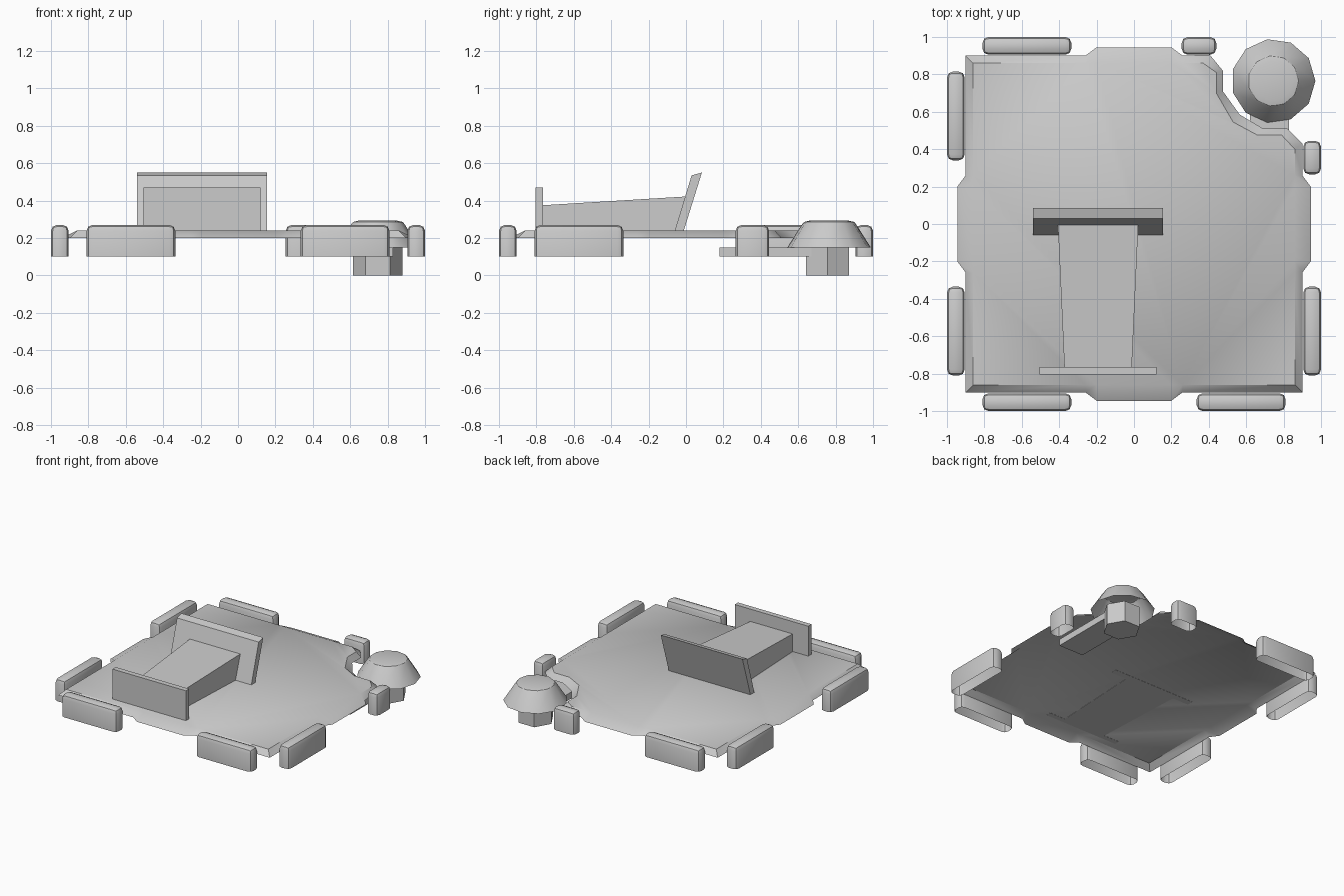
import bpy, bmesh, math
from mathutils import Matrix

if "Cube" in bpy.data.objects:
    bpy.data.objects.remove(bpy.data.objects["Cube"])


def finish(name, bm, smooth=True, normals=True):
    if normals:
        bmesh.ops.recalc_face_normals(bm, faces=bm.faces)
    me = bpy.data.meshes.new(name)
    bm.to_mesh(me)
    bm.free()
    ob = bpy.data.objects.new(name, me)
    bpy.context.collection.objects.link(ob)
    if smooth:
        bpy.ops.object.select_all(action='DESELECT')
        ob.select_set(True)
        bpy.context.view_layer.objects.active = ob
        bpy.ops.object.shade_smooth_by_angle(angle=math.radians(35))
    return ob


def box_bm(x0, x1, y0, y1, z0, z1):
    bm = bmesh.new()
    bmesh.ops.create_cube(bm, size=1)
    for v in bm.verts:
        v.co = (x1 if v.co.x > 0 else x0, y1 if v.co.y > 0 else y0, z1 if v.co.z > 0 else z0)
    return bm


def side_prism(name, profile, x0, x1, taper=None):
    """Extrude a (y, z) profile along x; taper maps y to an (x0, x1) pair."""
    bm = bmesh.new()
    ends = [[bm.verts.new(((taper(y) if taper else (x0, x1))[i], y, z)) for y, z in profile]
            for i in (0, 1)]
    bm.faces.new(ends[0])
    bm.faces.new(ends[1][::-1])
    n = len(profile)
    for i in range(n):
        j = (i + 1) % n
        bm.faces.new((ends[0][i], ends[0][j], ends[1][j], ends[1][i]))
    return finish(name, bm, smooth=False)


# Floor plate: flat top with a sloping rim, a bulge per side and a notched corner
outer, inner = [], []
notch_out = [(.90, .43), (.82, .51), (.69, .51), (.565, .585), (.475, .71), (.475, .82), (.405, .905)]
notch_in = [(.86, .40), (.79, .475), (.66, .475), (.53, .545), (.44, .70), (.44, .81), (.37, .86)]
for k in range(4):
    c, s = round(math.cos(k * math.pi / 2)), round(math.sin(k * math.pi / 2))
    so = [(-.9, -.9), (-.26, -.9), (-.2, -.945), (.2, -.945), (.26, -.9)]
    si = [(-.86, -.86), (-.26, -.86), (-.2, -.86), (.2, -.86), (.26, -.86)]
    so = [(c * x - s * y, s * x + c * y) for x, y in so]
    si = [(c * x - s * y, s * x + c * y) for x, y in si]
    if k == 2:
        so[:1], si[:1] = notch_out, notch_in
    outer += so
    inner += si
bm = bmesh.new()
lo = [bm.verts.new((x, y, .2)) for x, y in outer]
hi = [bm.verts.new((x, y, .24)) for x, y in inner]
bm.faces.new(hi)
for i in range(len(lo)):
    j = (i + 1) % len(lo)
    bm.faces.new((lo[i], lo[j], hi[j], hi[i]))
finish("floor_plate", bm, normals=False)


# Bumpers around the edge: rounded on top, open below
def bumper(name, x0, x1, y0, y1):
    bm = box_bm(x0, x1, y0, y1, .1, .27)
    bmesh.ops.delete(bm, geom=[f for f in bm.faces if f.normal.z < -.5 or
                               all(v.co.z < .11 for v in f.verts)], context='FACES_ONLY')
    edges = [e for e in bm.edges if max(v.co.z for v in e.verts) > .2]
    bmesh.ops.bevel(bm, geom=edges, offset=.032, segments=2, profile=.5, affect='EDGES')
    finish(name, bm)


bumper("front_bumper_left", -.81, -.335, -1, -.905)
bumper("front_bumper_right", .335, .81, -1, -.905)
bumper("back_bumper_long", -.81, -.335, .905, 1)
bumper("back_bumper_short", .255, .44, .905, 1)
bumper("left_bumper_front", -1, -.905, -.81, -.335)
bumper("left_bumper_back", -1, -.905, .34, .815)
bumper("right_bumper_front", .905, 1, -.81, -.335)
bumper("right_bumper_short", .905, 1, .265, .445)


# Bed: tapered mattress, upright footboard and leaning headboard
def mattress_width(y):
    t = (y + .77) / .77
    return -.372 - .035 * t, -.012 + .035 * t


side_prism("mattress", [(-.77, .239), (-.77, .375), (0, .422), (-.055, .239)], 0, 0, mattress_width)
finish("footboard", box_bm(-.505, .12, -.805, -.765, .239, .47), smooth=False)
side_prism("headboard", [(-.06, .239), (.03, .535), (.085, .55), (-.012, .239)], -.54, .155)


# Corner lamp: six-sided post, bell-shaped cap and a support arm
def ring_stack(name, rings, sides, centre):
    bm = bmesh.new()
    loops = [[bm.verts.new((centre[0] + r * math.cos(a * 2 * math.pi / sides),
                            centre[1] + r * math.sin(a * 2 * math.pi / sides), z))
              for a in range(sides)] for r, z in rings]
    for a, b in zip(loops, loops[1:]):
        for i in range(sides):
            j = (i + 1) % sides
            bm.faces.new((a[i], a[j], b[j], b[i]))
    return bm, loops


post, loops = ring_stack("post", [(.132, 0), (.132, .16)], 6, (.748, .757))
post.faces.new(loops[0][::-1])
finish("corner_post", post, smooth=False)
cap, loops = ring_stack("cap", [(.225, .15), (.145, .275), (.135, .286), (.105, .293)], 11, (.745, .765))
cap.faces.new(loops[-1])
finish("corner_cap", cap)
finish("support_arm", box_bm(.62, .83, .18, .68, .1, .15), smooth=False)
